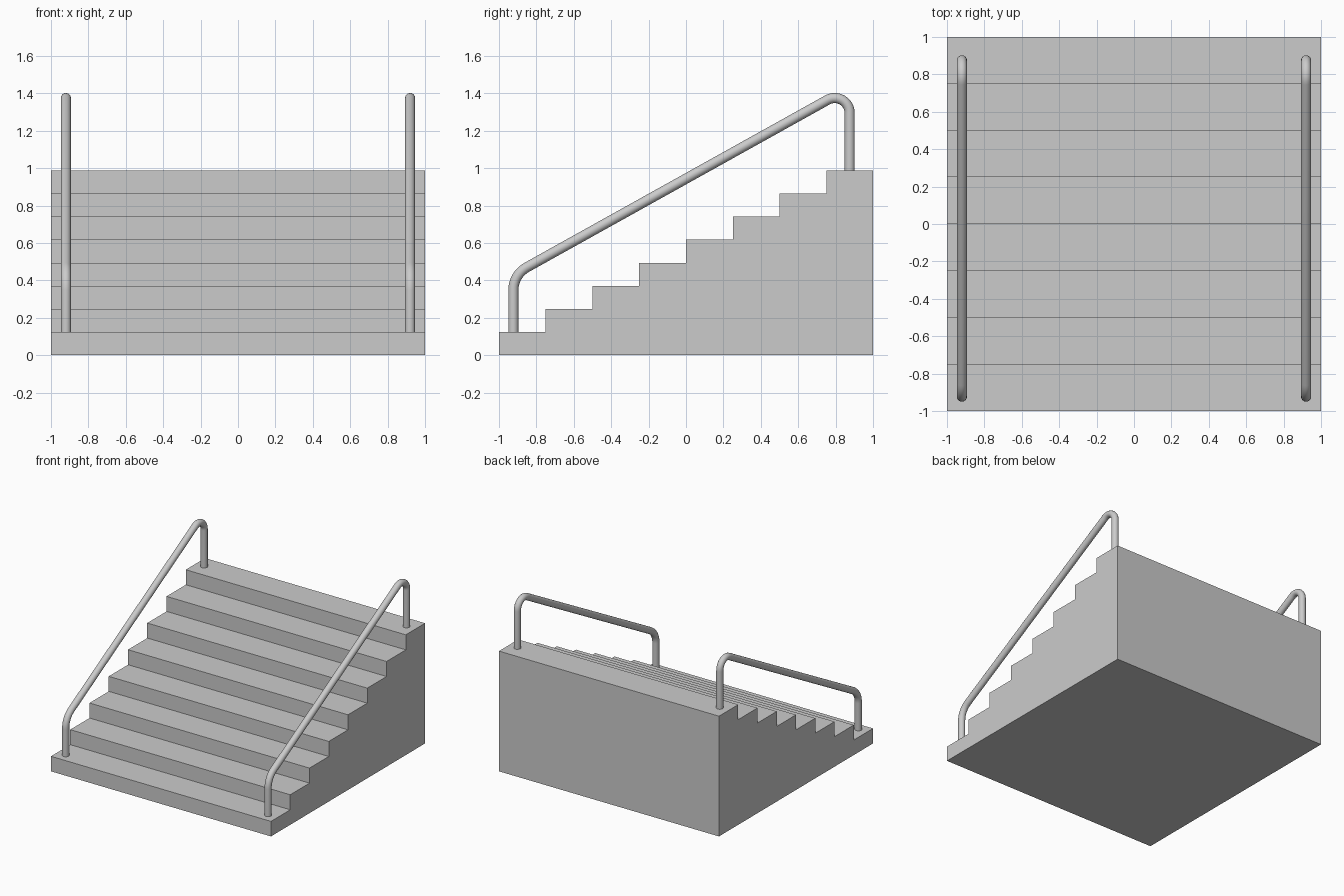
import bpy, bmesh
from math import tan, acos
from mathutils import Vector, Quaternion

if "Cube" in bpy.data.objects:
    bpy.data.objects.remove(bpy.data.objects["Cube"])

STEPS, RISE, DEPTH = 8, 0.1235, 0.25

# Stair block: stepped side profile extruded across x
profile = [(1, 0), (-1, 0)]
for i in range(STEPS):
    y, z = -1 + i * DEPTH, (i + 1) * RISE
    profile += [(y, z), (y + DEPTH, z)]
bm = bmesh.new()
side = bm.faces.new([bm.verts.new((-1, y, z)) for y, z in profile])
ext = bmesh.ops.extrude_face_region(bm, geom=[side])
verts = [v for v in ext["geom"] if isinstance(v, bmesh.types.BMVert)]
bmesh.ops.translate(bm, verts=verts, vec=(2, 0, 0))
bmesh.ops.recalc_face_normals(bm, faces=bm.faces)
mesh = bpy.data.meshes.new("stairs")
bm.to_mesh(mesh)
bm.free()
bpy.context.collection.objects.link(bpy.data.objects.new("stairs", mesh))


def fillet(prev, corner, nxt, radius, n=12):
    """Points of an arc rounding a corner of the rail path."""
    a, b = (prev - corner).normalized(), (nxt - corner).normalized()
    half = acos(a.dot(b)) / 2
    start = corner + a * (radius / tan(half))
    centre = corner + (a + b).normalized() * (radius**2 + (radius / tan(half))**2)**0.5
    axis = (start - centre).cross(corner - centre).normalized()
    sweep = 3.14159265 - 2 * half
    return [centre + Quaternion(axis, sweep * k / n) @ (start - centre) for k in range(n + 1)]


# Handrail: two posts joined by a sloped bar with rounded bends
X = -0.92
foot, low, high, top = (Vector((X, y, z)) for y, z in
                        [(-0.923, RISE - 0.005), (-0.923, 0.43),
                         (0.875, 1.431), (0.875, STEPS * RISE - 0.005)])
path = [foot] + fillet(foot, low, high, 0.14) + fillet(low, high, top, 0.08) + [top]
curve = bpy.data.curves.new("handrails", "CURVE")
curve.dimensions = "3D"
curve.bevel_depth = 0.027
curve.bevel_resolution = 6
curve.use_fill_caps = True
spline = curve.splines.new("POLY")
spline.points.add(len(path) - 1)
for point, co in zip(spline.points, path):
    point.co = (*co, 1)
rail = bpy.data.objects.new("handrails", curve)
bpy.context.collection.objects.link(rail)
bpy.context.view_layer.objects.active = rail
rail.select_set(True)
bpy.ops.object.convert(target="MESH")
rail = bpy.context.object
bpy.ops.object.shade_smooth_by_angle()

# Matching handrail on the other side
rail.modifiers.new("mirror", "MIRROR").use_axis = (True, False, False)
